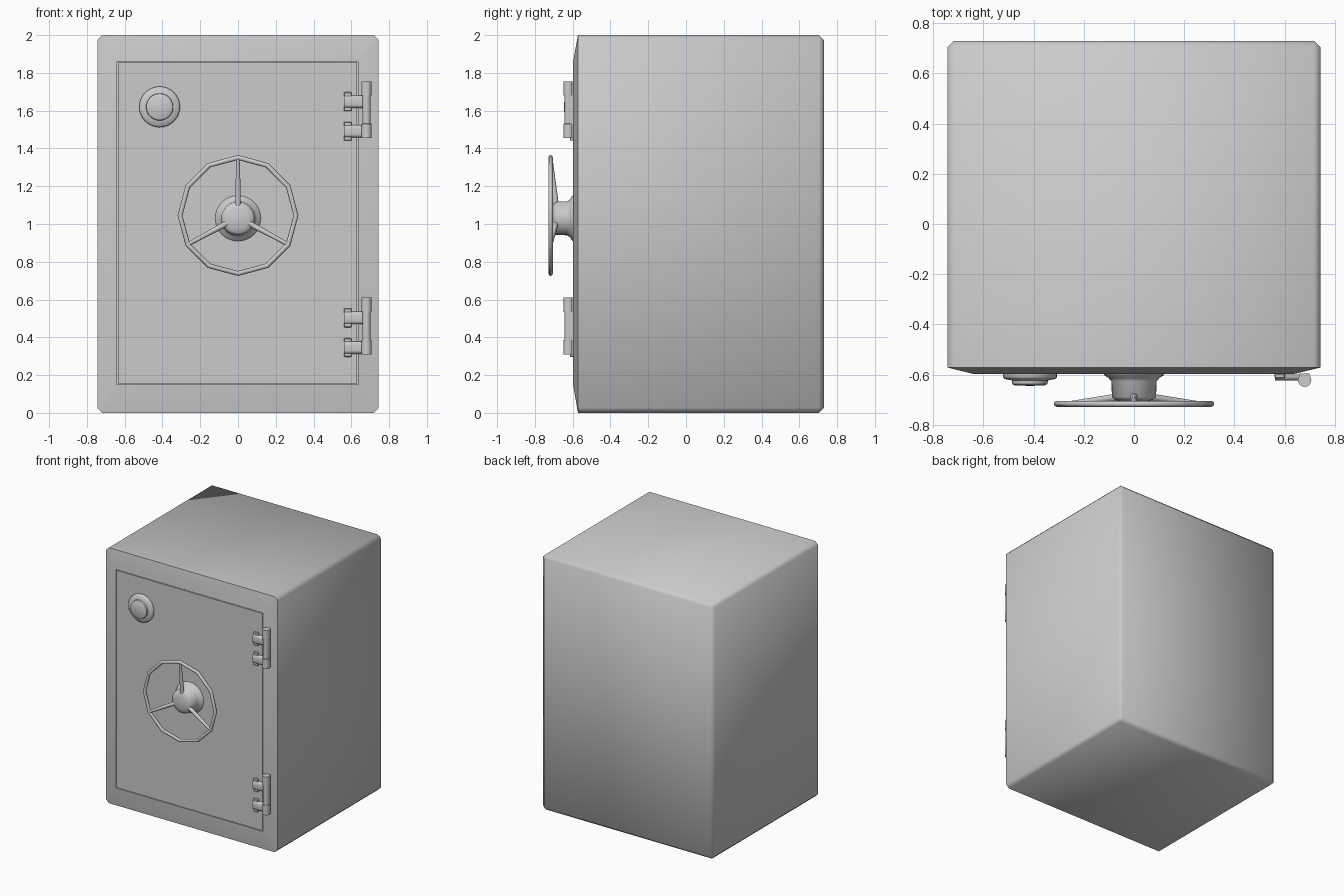
import bpy, bmesh, math
from mathutils import Vector

if "Cube" in bpy.data.objects:
    bpy.data.objects.remove(bpy.data.objects["Cube"])

steel = bpy.data.materials.new("grey steel")
steel.diffuse_color = (0.6, 0.6, 0.6, 1)
steel.use_nodes = True
steel.node_tree.nodes["Principled BSDF"].inputs["Base Color"].default_value = steel.diffuse_color


def add(name, bm, angle=None):
    """Turn a bmesh into a smooth-shaded object (sharp above angle if given)."""
    bmesh.ops.recalc_face_normals(bm, faces=bm.faces)
    me = bpy.data.meshes.new(name)
    bm.to_mesh(me)
    bm.free()
    me.materials.append(steel)
    ob = bpy.data.objects.new(name, me)
    bpy.context.collection.objects.link(ob)
    bpy.ops.object.select_all(action='DESELECT')
    ob.select_set(True)
    bpy.context.view_layer.objects.active = ob
    if angle is None:
        bpy.ops.object.shade_smooth()
    else:
        bpy.ops.object.shade_smooth_by_angle(angle=math.radians(angle))
    return ob


def box_bm(lo, hi, bevel=0):
    bm = bmesh.new()
    bmesh.ops.create_cube(bm, size=1)
    for v in bm.verts:
        v.co = Vector([(a + b) / 2 + c * (b - a) for a, b, c in zip(lo, hi, v.co)])
    if bevel:
        bmesh.ops.bevel(bm, geom=bm.edges[:], offset=bevel, segments=1, affect='EDGES')
    return bm


def turned(name, profile, centre, axis='Y', n=24, angle=35):
    """Revolve (radius, position) points around the Y, X or Z axis."""
    bm = bmesh.new()
    rings = []
    for r, t in profile:
        ring = []
        for i in range(n):
            a = 2 * math.pi * i / n
            c, s = r * math.cos(a), r * math.sin(a)
            off = {'Y': (c, t, s), 'X': (t, c, s), 'Z': (c, s, t)}[axis]
            ring.append(bm.verts.new(Vector(centre) + Vector(off)))
        rings.append(ring)
    for p, q in zip(rings, rings[1:]):
        for i in range(n):
            j = (i + 1) % n
            bm.faces.new((p[i], p[j], q[j], q[i]))
    bm.faces.new(rings[0])
    bm.faces.new(rings[-1])
    return add(name, bm, angle)


# Cabinet with a recess for the door
front = -0.598
x0, x1, z0, z1 = -0.64, 0.636, 0.15, 1.86
bm = box_bm((-0.744, front, 0), (0.744, 0.73, 2), 0.026)
face = min(bm.faces, key=lambda f: f.calc_center_median().y)
inner = bmesh.ops.extrude_discrete_faces(bm, faces=[face])['faces'][0]
bmesh.ops.remove_doubles(bm, verts=bm.verts, dist=0)
for v in inner.verts:
    v.co.x = x1 if v.co.x > 0 else x0
    v.co.z = z1 if v.co.z > 1 else z0
back = bmesh.ops.extrude_discrete_faces(bm, faces=[inner])['faces'][0]
for v in back.verts:
    v.co.y += 0.06
add("cabinet", bm, 60)

# Door, flush with the frame and separated by a thin gap
g = 0.005
add("door", box_bm((x0 + g, front, z0 + g), (x1 - g, front + 0.06, z1 - g)), 35)

# Combination dial
turned("dial", [(0.108, -0.596), (0.108, -0.61), (0.1, -0.618), (0.078, -0.622),
                (0.072, -0.624), (0.07, -0.638), (0.058, -0.644), (0.001, -0.645)],
       (-0.415, 0, 1.62), n=32, angle=50)

# Hub behind the wheel, with a flared foot and a domed end
turned("wheel_hub", [(0.122, -0.596), (0.118, -0.603), (0.102, -0.613), (0.09, -0.627),
                     (0.088, -0.69), (0.075, -0.7), (0.05, -0.707), (0.001, -0.711)],
       (0, 0, 1.03), n=32, angle=70)

# Twelve-sided hand wheel
turned_centre = Vector((0, -0.717, 1.045))
bm = bmesh.new()
rings = []
for i in range(12):
    a = i * math.pi / 6
    ring = []
    for k in range(8):
        b = k * math.pi / 4
        r = 0.307 + 0.013 * math.cos(b)
        ring.append(bm.verts.new(turned_centre + Vector(
            (r * math.cos(a), 0.012 * math.sin(b), r * math.sin(a)))))
    rings.append(ring)
for i in range(12):
    p, q = rings[i], rings[(i + 1) % 12]
    for k in range(8):
        m = (k + 1) % 8
        bm.faces.new((p[k], p[m], q[m], q[k]))
add("hand_wheel", bm)

# Three tapered spokes
for i in range(3):
    a = math.radians(90 + 120 * i)
    d = Vector((math.cos(a), 0, math.sin(a)))
    start = turned_centre + d * 0.055 + Vector((0, 0.029, -0.008))
    end = turned_centre + d * 0.305
    way = end - start
    bm = bmesh.new()
    bmesh.ops.create_cone(bm, cap_ends=True, segments=10, radius1=0.016,
                          radius2=0.01, depth=way.length)
    rot = way.to_track_quat('Z', 'Y')
    for v in bm.verts:
        v.co = rot @ v.co + (start + end) / 2
    add("spoke_%d" % (i + 1), bm, 50)

# Two hinges: pin with end knuckles, and two arms with leaves on the door
for label, top in (("upper", 1.755), ("lower", 0.61)):
    pin = (0.68, -0.622, top)
    turned(label + "_hinge_barrel",
           [(0.027, 0), (0.027, -0.075), (0.022, -0.076), (0.022, -0.224),
            (0.027, -0.225), (0.027, -0.3)], pin, 'Z', 16)
    add(label + "_hinge_back", box_bm((0.66, -0.622, top - 0.3), (0.7, -0.595, top)), 35)
    for i, mid in enumerate((top - 0.107, top - 0.264)):
        tag = "%s_hinge_%%s_%d" % (label, i + 1)
        add(tag % "leaf", box_bm((0.56, -0.615, mid - 0.05),
                                 (0.602, -0.595, mid + 0.05), 0.004), 35)
        bm = box_bm((0.562, -0.623, mid - 0.033), (0.675, -0.6, mid + 0.033))
        edges = [e for e in bm.edges if all(v.co.y < -0.62 for v in e.verts)
                 and abs(e.verts[0].co.x - e.verts[1].co.x) > 0.05]
        bmesh.ops.bevel(bm, geom=edges, offset=0.016, segments=3,
                        profile=0.5, affect='EDGES')
        add(tag % "arm", bm, 35)
